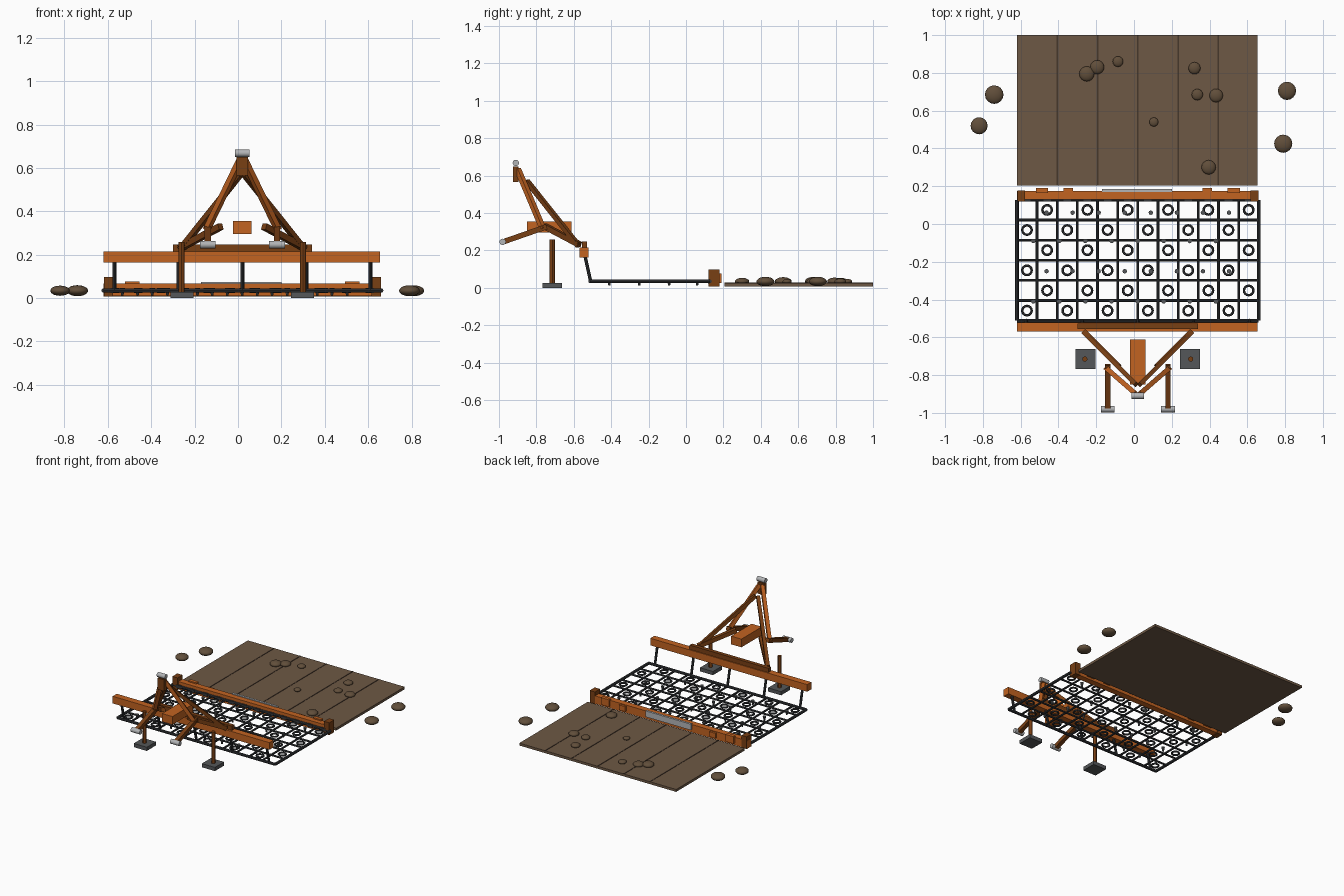
import bpy, math
from mathutils import Vector

if "Cube" in bpy.data.objects:
    bpy.data.objects.remove(bpy.data.objects["Cube"])

CX = 0.02  # centre line of the implement


def material(name, rgb):
    m = bpy.data.materials.new(name)
    m.diffuse_color = (*rgb, 1)
    m.use_nodes = True
    m.node_tree.nodes["Principled BSDF"].inputs["Base Color"].default_value = m.diffuse_color
    return m


ORANGE = material("orange paint", (0.54, 0.125, 0.015))
RUST = material("dark rust brown", (0.19, 0.05, 0.007))
IRON = material("dark iron", (0.035, 0.038, 0.042))
PLATE = material("grey steel", (0.09, 0.095, 0.1))
BRIGHT = material("bright steel", (0.45, 0.46, 0.47))
SOIL = material("soil", (0.155, 0.098, 0.058))
FURROW = material("furrow", (0.06, 0.038, 0.024))
CLOD = material("clod", (0.12, 0.077, 0.043))


def finish(name, mat, smooth=False):
    o = bpy.context.object
    o.name = name
    o.data.materials.append(mat)
    if smooth:
        bpy.ops.object.shade_smooth_by_angle()
    return o


def box(name, mat, x0, x1, y0, y1, z0, z1):
    bpy.ops.mesh.primitive_cube_add(size=1, location=((x0 + x1) / 2, (y0 + y1) / 2, (z0 + z1) / 2))
    o = bpy.context.object
    o.scale = (x1 - x0, y1 - y0, z1 - z0)
    bpy.ops.object.transform_apply(location=False, rotation=False, scale=True)
    return finish(name, mat)


def rod(name, mat, a, b, r, sides=12, r2=None):
    a, b = Vector(a), Vector(b)
    d = b - a
    bpy.ops.mesh.primitive_cone_add(vertices=sides, radius1=r, radius2=r if r2 is None else r2,
                                    depth=d.length, location=(a + b) / 2,
                                    rotation=d.to_track_quat('Z', 'Y').to_euler())
    return finish(name, mat, sides > 4)


def beam(name, mat, a, b, w):
    """Square section bar between two points, one side kept level."""
    a, b = Vector(a), Vector(b)
    d = b - a
    bpy.ops.mesh.primitive_cube_add(size=1, location=(a + b) / 2,
                                    rotation=d.to_track_quat('Z', 'Y').to_euler())
    o = bpy.context.object
    o.scale = (w, w, d.length)
    return finish(name, mat)


# Soil bed with furrows
box("soil_bed", SOIL, -0.62, 0.655, 0.205, 1.0, 0.008, 0.026)
for i in range(5):
    x = CX + (i - 2) * 0.213
    box("furrow", FURROW, x - 0.004, x + 0.004, 0.205, 1.0, 0.024, 0.028)

# Loose clods on and beside the bed
for x, y, r in [(-0.25, 0.795, 0.04), (-0.195, 0.83, 0.037), (-0.085, 0.86, 0.028),
                (0.32, 0.825, 0.032), (0.335, 0.685, 0.03), (0.435, 0.68, 0.036),
                (0.105, 0.54, 0.024), (0.395, 0.30, 0.038), (-0.74, 0.685, 0.049),
                (-0.82, 0.52, 0.045), (0.81, 0.705, 0.048), (0.79, 0.425, 0.048)]:
    bpy.ops.mesh.primitive_uv_sphere_add(segments=16, ring_count=10, radius=r, location=(x, y, 0.034))
    bpy.context.object.scale = (1, 1, 0.52)
    finish("clod", CLOD, True)

# Rear levelling board with end plates, brackets and wear strip
box("levelling_board", ORANGE, -0.62, 0.655, 0.13, 0.175, 0.01, 0.068)
for s in (-1, 1):
    c = CX + s * 0.617
    box("board_end_plate", RUST, c - 0.021, c + 0.021, 0.12, 0.178, 0.008, 0.098)
    for dx, w, top in ((0.507, 0.033, 0.077), (0.367, 0.025, 0.062)):
        c = CX + s * dx
        box("board_bracket", ORANGE, c - w, c + w, 0.165, 0.19, 0.025, top)
box("wear_strip", BRIGHT, -0.17, 0.2, 0.17, 0.186, 0.03, 0.074)

# Harrow mat: lattice of bars with rings in alternate cells
X0, Y0, STEP, Z = -0.62, -0.512, 0.1067, 0.035
X1, Y1 = X0 + 12 * STEP, Y0 + 6 * STEP
for i in range(13):
    x = X0 + i * STEP
    rod("mat_long_bar", IRON, (x, Y0, Z), (x, Y1, Z), 0.010 if i in (0, 12) else 0.007, 8)
for j in range(7):
    y = Y0 + j * STEP
    rod("mat_cross_bar", IRON, (X0, y, Z), (X1, y, Z), 0.010 if j in (0, 6) else 0.007, 8)
for i in range(12):
    for j in range(6):
        if (i + j) % 2 == 0:
            bpy.ops.mesh.primitive_torus_add(
                major_segments=16, minor_segments=6, major_radius=0.025, minor_radius=0.0065,
                location=(X0 + (i + 0.5) * STEP, Y0 + (j + 0.5) * STEP, Z))
            finish("mat_ring", IRON, True)

# Tines in staggered rows under the mat
for row, y in enumerate((-0.41, -0.25, -0.09, 0.06)):
    for k in range(8):
        x = -0.463 + k * 0.138 - (0.07 if row % 2 == 0 else 0)
        rod("tine", PLATE, (x, y, 0.012), (x, y, 0.046), 0.005, 8, 0.012)

# Couplings between mat and levelling board
for i in range(12):
    x = X0 + (i + 0.5) * STEP
    box("board_coupling", IRON, x - 0.02, x + 0.02, 0.118, 0.134, 0.024, 0.046)

# Front toolbar, upper rail and hanging links
box("front_toolbar", ORANGE, -0.62, 0.655, -0.57, -0.522, 0.163, 0.215)
box("upper_rail", RUST, -0.30, 0.34, -0.556, -0.528, 0.213, 0.247)
for i in range(5):
    x = CX + (i - 2) * 0.295
    rod("hanging_link", IRON, (x, -0.54, 0.17), (x, -0.51, 0.035), 0.009, 8)

# Hitch tower, braces, lower arms and parking stands
box("tower_head", RUST, CX - 0.026, CX + 0.026, -0.925, -0.895, 0.565, 0.65)
rod("top_pin", BRIGHT, (CX - 0.033, -0.91, 0.668), (CX + 0.033, -0.91, 0.668), 0.017, 16)
box("centre_beam", ORANGE, CX - 0.042, CX + 0.042, -0.85, -0.612, 0.295, 0.355)
for s in (-1, 1):
    def p(x, y, z):
        return (CX + s * x, y, z)
    beam("tower_leg", ORANGE, p(0.01, -0.90, 0.635), p(0.165, -0.765, 0.315), 0.026)
    beam("rear_stay", RUST, p(0.01, -0.85, 0.57), p(0.285, -0.575, 0.225), 0.024)
    beam("lower_brace", RUST, p(0.10, -0.755, 0.33), p(0.285, -0.57, 0.232), 0.029)
    beam("lower_arm", RUST, p(0.16, -0.745, 0.327), p(0.16, -0.975, 0.247), 0.029)
    rod("arm_pin", BRIGHT, p(0.124, -0.98, 0.246), p(0.196, -0.98, 0.246), 0.017, 16)
    rod("stand_leg", RUST, p(0.28, -0.715, 0.02), p(0.28, -0.715, 0.258), 0.0135, 12)
    c = CX + s * 0.277
    box("stand_foot", PLATE, c - 0.053, c + 0.053, -0.768, -0.662, 0.0, 0.027)
